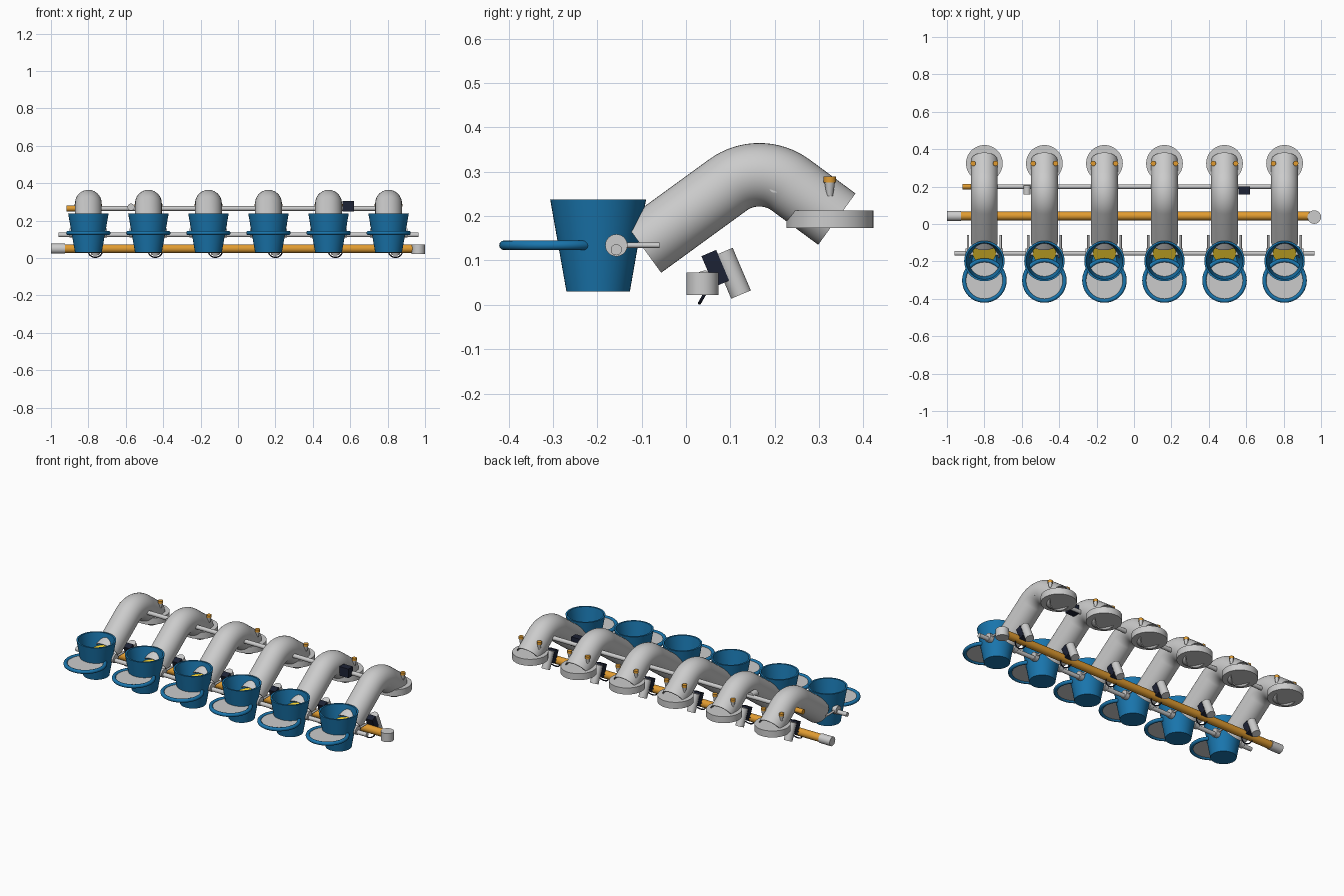
import bpy, bmesh, math
from mathutils import Vector, Matrix

if "Cube" in bpy.data.objects:
    bpy.data.objects.remove(bpy.data.objects["Cube"])


def mat(name, c):
    m = bpy.data.materials.new(name)
    m.diffuse_color = (*c, 1)
    m.use_nodes = True
    m.node_tree.nodes["Principled BSDF"].inputs["Base Color"].default_value = m.diffuse_color
    return m


BLUE = mat("blue", (0.01, 0.18, 0.42))
ORANGE = mat("orange", (0.75, 0.33, 0.03))
YELLOW = mat("yellow", (0.85, 0.6, 0.03))
BLACK = mat("dark", (0.012, 0.016, 0.035))
WHITE = mat("white", (0.83, 0.83, 0.83))


def finish(bm, name, m=None, smooth=True):
    bmesh.ops.recalc_face_normals(bm, faces=bm.faces)
    me = bpy.data.meshes.new(name)
    bm.to_mesh(me)
    bm.free()
    ob = bpy.data.objects.new(name, me)
    bpy.context.collection.objects.link(ob)
    if m:
        me.materials.append(m)
    if smooth:
        bpy.ops.object.select_all(action='DESELECT')
        ob.select_set(True)
        bpy.context.view_layer.objects.active = ob
        bpy.ops.object.shade_smooth_by_angle(angle=math.radians(35))
    return ob


def rod(name, p1, p2, r, m=None, r2=None, seg=32):
    """Cylinder or cone from p1 to p2."""
    p1, p2 = Vector(p1), Vector(p2)
    d = p2 - p1
    bm = bmesh.new()
    bmesh.ops.create_cone(bm, cap_ends=True, segments=seg, radius1=r,
                          radius2=r if r2 is None else r2, depth=d.length,
                          matrix=Matrix.Translation((p1 + p2) / 2) @ d.to_track_quat('Z', 'Y').to_matrix().to_4x4())
    return finish(bm, name, m)


def box(name, c, size, m=None, rx=0):
    bm = bmesh.new()
    bmesh.ops.create_cube(bm, size=1, matrix=Matrix.Translation(c) @ Matrix.Rotation(rx, 4, 'X')
                          @ Matrix.Diagonal((*size, 1)))
    return finish(bm, name, m, False)


def skin(name, loops, m, closed=False):
    """Join successive loops of points with quads."""
    bm = bmesh.new()
    vs = [[bm.verts.new(p) for p in lp] for lp in loops]
    n = len(vs[0])
    for i in range(len(vs) if closed else len(vs) - 1):
        a, b = vs[i], vs[(i + 1) % len(vs)]
        for j in range(n):
            k = (j + 1) % n
            bm.faces.new((a[j], a[k], b[k], b[j]))
    if not closed:
        bm.faces.new(vs[0])
        bm.faces.new(vs[-1])
    return finish(bm, name, m)


def circle(c, r, seg=48):
    return [(c[0] + r * math.cos(2 * math.pi * i / seg), c[1] + r * math.sin(2 * math.pi * i / seg), c[2])
            for i in range(seg)]


def torus(name, c, R, r, m, rx=0):
    rot = Matrix.Translation(c) @ Matrix.Rotation(rx, 4, 'X')
    loops = []
    for i in range(12):
        a = 2 * math.pi * i / 12
        loops.append([rot @ Vector(p) for p in circle((0, 0, r * math.sin(a)), R + r * math.cos(a))])
    return skin(name, loops, m, True)


# Centre line of the bent pipe in (y, z): straight, arc, straight
path = [(-0.098, 0.13)]
for i in range(17):
    a = math.radians(126 - 72 * i / 16)
    path.append((0.165 + 0.12 * math.cos(a), 0.173 + 0.12 * math.sin(a)))
path.append((0.34, 0.193))
ANG = math.radians(36)


def pipe_loops(x, r):
    out = []
    for i, (y, z) in enumerate(path):
        t = ANG - 2 * ANG * min(max(i - 1, 0), 16) / 16
        out.append([(x + r * math.cos(b), y - math.sin(t) * r * math.sin(b), z + math.cos(t) * r * math.sin(b))
                    for b in (2 * math.pi * k / 40 for k in range(40))])
    return out


for u in range(6):
    x = -0.8 + 0.321 * u
    # hollow bent pipe
    skin("bent_pipe", pipe_loops(x, 0.0715) + pipe_loops(x, 0.066)[::-1], WHITE, True)
    # rear base disc
    rod("pipe_base", (x, 0.324, 0.173), (x, 0.324, 0.212), 0.098, seg=48)
    # screws on the rear end
    for s in (-1, 1):
        rod("screw_shank", (x + s * 0.06, 0.324, 0.245), (x + s * 0.06, 0.324, 0.277), 0.007, None, 0.012, 16)
        rod("screw_head", (x + s * 0.06, 0.324, 0.275), (x + s * 0.06, 0.324, 0.289), 0.014, ORANGE, seg=16)
    # open tapered bucket
    skin("bucket", [circle((x, -0.198, z), r) for r, z in
                    ((0.0715, 0.03), (0.108, 0.237), (0.098, 0.237), (0.066, 0.038))], BLUE)
    # tray with rounded rim
    torus("tray_rim", (x, -0.302, 0.134), 0.108, 0.011, BLUE)
    rod("tray_plate", (x, -0.302, 0.131), (x, -0.302, 0.137), 0.106, seg=48)
    # tilted yellow flap at the pipe mouth
    d = Vector((0, -0.5, 0.866)) * 0.003
    c = Vector((x, -0.155, 0.14))
    rod("flap", c - d, c + d, 0.062, YELLOW)
    # pivots and pins beside the bucket
    for s in (-1, 1):
        rod("pivot", (x + s * 0.074, -0.157, 0.134), (x + s * 0.1, -0.157, 0.134), 0.025)
        rod("pivot_pin", (x + s * 0.087, -0.157, 0.134), (x + s * 0.087, -0.06, 0.134), 0.006, seg=16)
    # valve under the pipe: canister, bracket, wire ring
    vx = x + 0.037
    rod("canister", (vx, 0.083, 0.119), (vx, 0.124, 0.023), 0.024)
    box("bracket", (vx, 0.066, 0.082), (0.045, 0.036, 0.075), BLACK, math.radians(23))
    torus("wire_ring", (vx, 0.049, 0.036), 0.037, 0.0035, BLACK, math.radians(60))

# main supply pipe with end fittings
rod("supply_pipe", (-0.93, 0.043, 0.05), (0.945, 0.043, 0.05), 0.023, ORANGE)
rod("supply_end_cap", (-1, 0.043, 0.05), (-0.925, 0.043, 0.05), 0.027)
rod("supply_end_knob", (0.964, 0.037, 0.022), (0.964, 0.037, 0.073), 0.036)

# front and rear cross rods
rod("front_rod", (-0.96, -0.157, 0.124), (0.966, -0.157, 0.124), 0.0125)
rod("rear_rod", (-0.88, 0.2, 0.265), (0.87, 0.2, 0.265), 0.0125)
rod("rear_rod_tip", (-0.918, 0.2, 0.265), (-0.87, 0.2, 0.265), 0.015, ORANGE)

# fittings on the rear rod
box("control_box", (0.59, 0.18, 0.277), (0.06, 0.042, 0.054), BLACK)
rod("gauge", (-0.572, 0.157, 0.272), (-0.572, 0.206, 0.272), 0.019)
